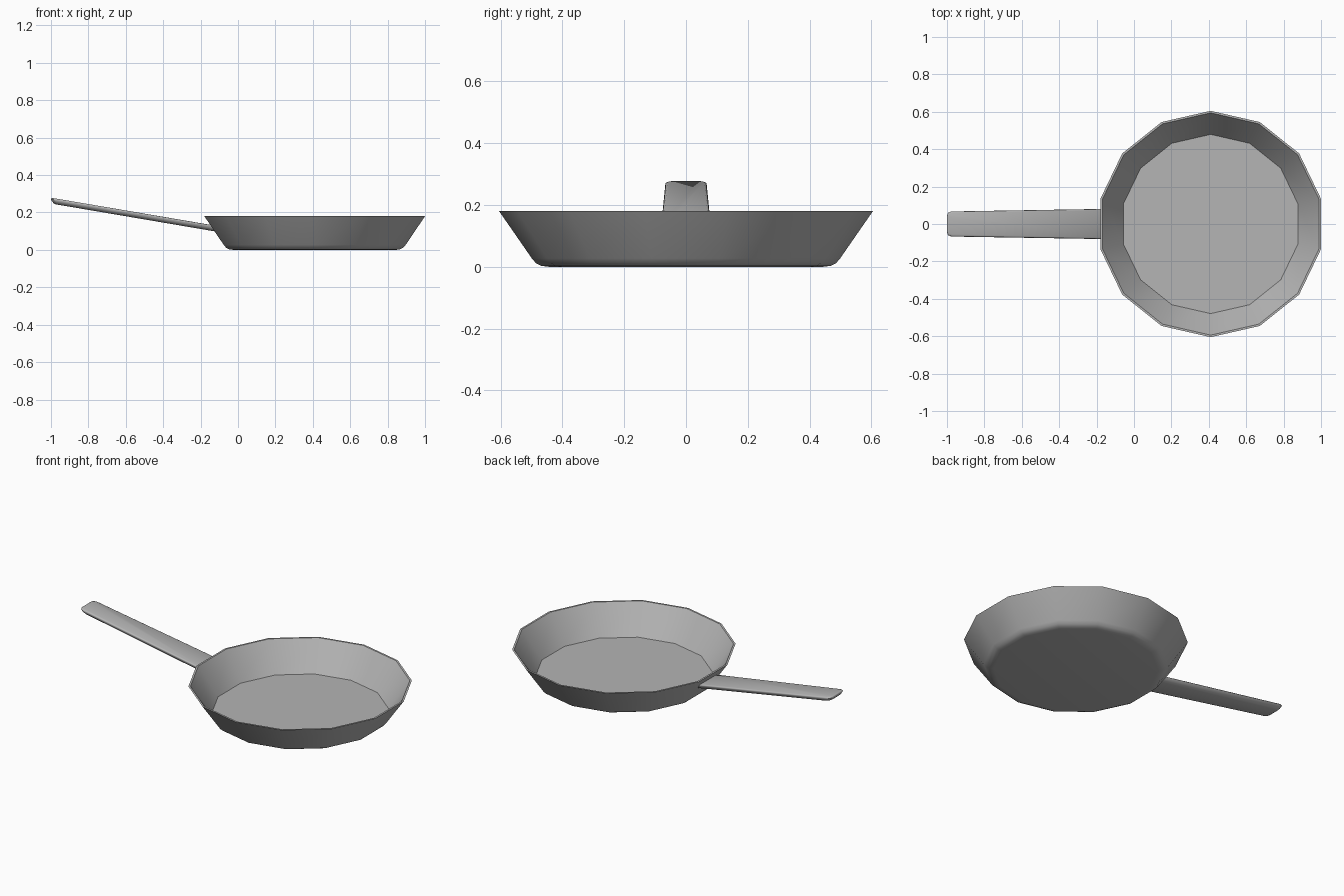
import bpy, bmesh, math

if "Cube" in bpy.data.objects:
    bpy.data.objects.remove(bpy.data.objects["Cube"])

grey = bpy.data.materials.new("dark_grey_metal")
grey.diffuse_color = (0.46, 0.46, 0.46, 1)
grey.use_nodes = True
grey.node_tree.nodes["Principled BSDF"].inputs["Base Color"].default_value = grey.diffuse_color

def finish(name, bm, angle):
    bmesh.ops.recalc_face_normals(bm, faces=bm.faces)
    me = bpy.data.meshes.new(name)
    bm.to_mesh(me)
    bm.free()
    me.materials.append(grey)
    ob = bpy.data.objects.new(name, me)
    bpy.context.collection.objects.link(ob)
    bpy.ops.object.select_all(action='DESELECT')
    ob.select_set(True)
    bpy.context.view_layer.objects.active = ob
    bpy.ops.object.shade_smooth_by_angle(angle=math.radians(angle))
    return ob

def loft(name, rings, angle=30):
    """Skin a list of equal-length point rings and cap both ends."""
    bm = bmesh.new()
    loops = [[bm.verts.new(p) for p in r] for r in rings]
    n = len(loops[0])
    for a, b in zip(loops, loops[1:]):
        for i in range(n):
            j = (i + 1) % n
            bm.faces.new((a[i], a[j], b[j], b[i]))
    bm.faces.new(loops[0])
    bm.faces.new(loops[-1])
    return finish(name, bm, angle)

# Pan body: 14-sided shell, outer base up to the rim and down to the inner floor
SIDES, CX = 14, 0.41
profile = [(0.445, 0), (0.468, 0.003), (0.486, 0.012), (0.499, 0.027),
           (0.605, 0.18), (0.594, 0.18), (0.479, 0.016)]

def ring(r, z):
    angles = [math.pi / 2 + i * math.tau / SIDES for i in range(SIDES)]
    return [(CX + r * math.cos(a), r * math.sin(a), z) for a in angles]

loft("pan_body", [ring(r, z) for r, z in profile])

# Handle: tapered slanted bar with rounded tip corners and softened edges
def handle_ring(inset, drop, end_x):
    tip, w = -1.0 + inset, 0.067 - inset * 0.9
    w_end, c = 0.081 - inset * 0.9, 0.022
    half = [(end_x, w_end), (tip + c, w), (tip + c * 0.3, w - c * 0.3), (tip, w - c)]
    outline = half + [(x, -y) for x, y in reversed(half)]
    return [(x, y, 0.279 - 0.17 * (x + 1) - drop) for x, y in outline]

loft("handle", [handle_ring(0.008, 0.0, -0.144), handle_ring(0.002, 0.003, -0.142),
                handle_ring(0.0, 0.008, -0.139), handle_ring(0.006, 0.019, -0.132),
                handle_ring(0.014, 0.027, -0.126), handle_ring(0.024, 0.031, -0.122)], 50)
